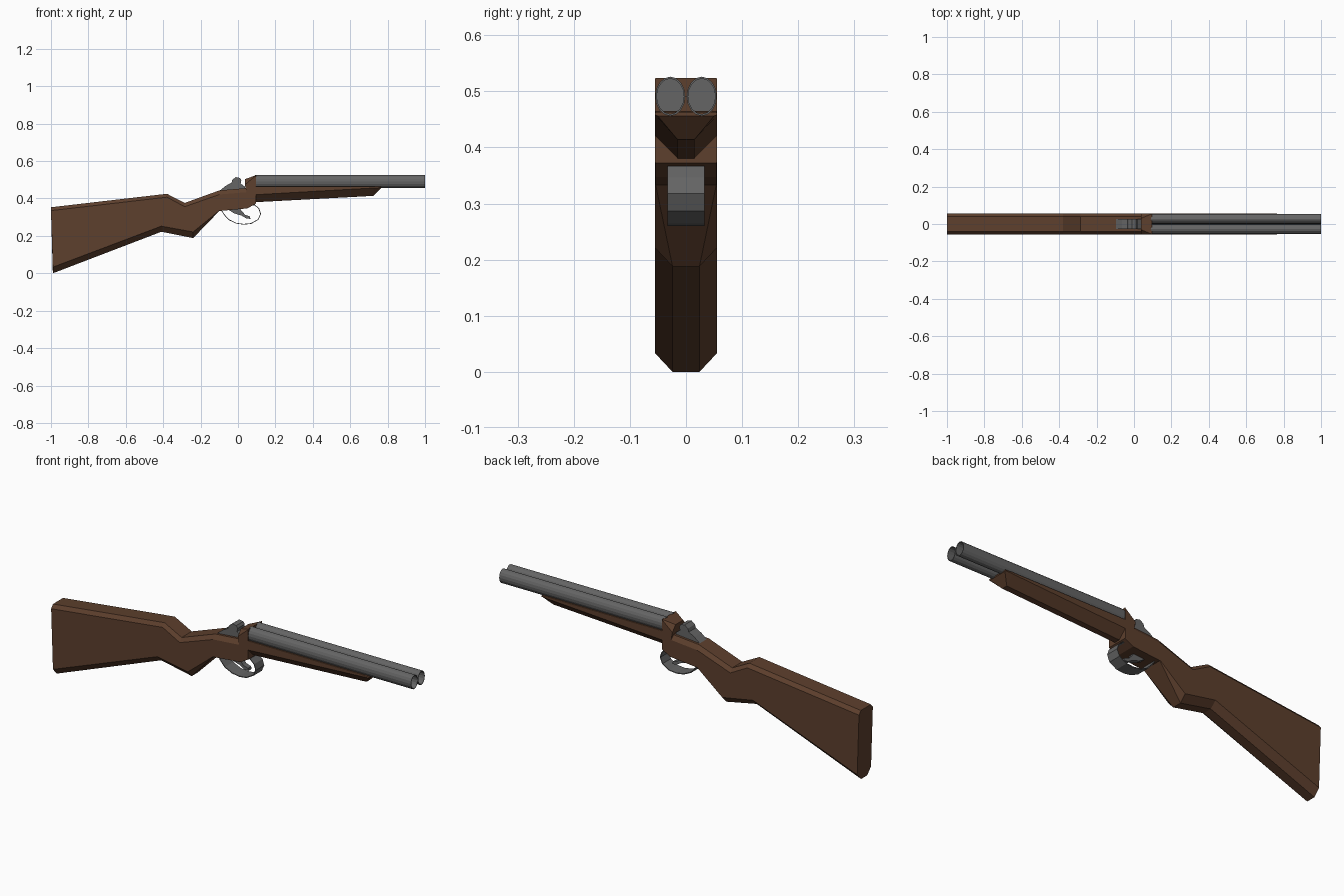
import bpy, bmesh, math

if "Cube" in bpy.data.objects:
    bpy.data.objects.remove(bpy.data.objects["Cube"])


def material(name, color):
    m = bpy.data.materials.new(name)
    m.diffuse_color = (*color, 1)
    m.use_nodes = True
    m.node_tree.nodes["Principled BSDF"].inputs["Base Color"].default_value = m.diffuse_color
    return m


WOOD = material("walnut", (0.11, 0.05, 0.026))
STEEL = material("steel", (0.13, 0.13, 0.13))


def loft(name, rings, mat, caps=True):
    """Skin a list of equal-length vertex rings."""
    bm = bmesh.new()
    vs = [[bm.verts.new(p) for p in ring] for ring in rings]
    n = len(rings[0])
    for a, b in zip(vs, vs[1:]):
        for i in range(n):
            j = (i + 1) % n
            bm.faces.new((a[i], a[j], b[j], b[i]))
    if caps:
        bm.faces.new(vs[0])
        bm.faces.new(vs[-1])
    bmesh.ops.remove_doubles(bm, verts=bm.verts, dist=1e-5)
    bmesh.ops.recalc_face_normals(bm, faces=bm.faces)
    me = bpy.data.meshes.new(name)
    bm.to_mesh(me)
    bm.free()
    me.materials.append(mat)
    ob = bpy.data.objects.new(name, me)
    bpy.context.collection.objects.link(ob)
    return ob


def octagon(top, bottom, wt, ct, wb, cb, w=0.055):
    """Chamfered section between a top and a bottom (x, z) point."""
    (xt, zt), (xb, zb) = top, bottom
    half = [(xt, wt, zt), (xt, w, zt - ct), (xb, w, zb + cb), (xb, wb, zb)]
    return half + [(x, -y, z) for x, y, z in reversed(half)]


def extrude(name, profile, half, mat):
    return loft(name, [[(x, y, z) for x, z in profile] for y in (-half, half)], mat)


# Butt stock, grip and receiver body
loft("stock", [
    octagon((-1.0, 0.353), (-0.99, 0.0), 0.04, 0.018, 0.024, 0.033),
    octagon((-0.38, 0.425), (-0.41, 0.222), 0.04, 0.018, 0.024, 0.03),
    octagon((-0.285, 0.376), (-0.24, 0.188), 0.04, 0.02, 0.024, 0.033),
    octagon((-0.1, 0.443), (-0.1, 0.333), 0.04, 0.022, 0.054, 0.002),
    octagon((0.04, 0.455), (0.05, 0.347), 0.04, 0.022, 0.054, 0.002),
    octagon((0.095, 0.46), (0.095, 0.372), 0.045, 0.02, 0.054, 0.002),
], WOOD)

# Breech block behind the barrels
loft("breech_block", [
    octagon((0.037, 0.503), (0.045, 0.43), 0.03, 0.03, 0.054, 0.002),
    octagon((0.095, 0.524), (0.095, 0.43), 0.054, 0.002, 0.054, 0.002),
], WOOD)

# Tapered fore-end with a slanted nose
loft("fore_end", [
    octagon((0.09, 0.465), (0.09, 0.38), 0.054, 0.002, 0.015, 0.04),
    octagon((0.725, 0.465), (0.725, 0.414), 0.054, 0.002, 0.015, 0.042),
    octagon((0.765, 0.463), (0.765, 0.456), 0.054, 0.002, 0.05, 0.002),
], WOOD)


# Pair of hollow oval barrels
def oval(x, y, s, n=16):
    return [(x, y + 0.0268 * s * math.cos(2 * math.pi * i / n),
             0.491 + 0.035 * s * math.sin(2 * math.pi * i / n)) for i in range(n)]


for side, y in (("left", 0.028), ("right", -0.028)):
    loft("barrel_" + side, [oval(0.09, y, 1), oval(1.0, y, 1),
                            oval(1.0, y, 0.9), oval(0.1, y, 0.9)], STEEL)

# Hammer on top of the receiver
extrude("hammer", [(-0.1, 0.44), (-0.065, 0.468), (-0.035, 0.484), (-0.03, 0.5),
                   (-0.012, 0.514), (0.01, 0.51), (0.018, 0.498), (0.014, 0.48),
                   (0.037, 0.463), (0.037, 0.44)], 0.028, STEEL)

# Trigger
extrude("trigger", [(-0.06, 0.345), (0.005, 0.36), (0.018, 0.335), (0.038, 0.313),
                    (0.064, 0.304), (0.066, 0.291), (0.045, 0.293), (0.02, 0.308),
                    (-0.02, 0.32)], 0.013, STEEL)

# Trigger guard: a thin bent strap
path = [(-0.09, 0.34), (-0.075, 0.315), (-0.05, 0.287), (-0.01, 0.268), (0.03, 0.262),
        (0.07, 0.266), (0.108, 0.288), (0.121, 0.318), (0.112, 0.345), (0.09, 0.365),
        (0.05, 0.368)]
rings = []
for i, (x, z) in enumerate(path):
    a, b = path[max(i - 1, 0)], path[min(i + 1, len(path) - 1)]
    dx, dz = b[0] - a[0], b[1] - a[1]
    length = math.hypot(dx, dz)
    nx, nz = -dz / length * 0.002, dx / length * 0.002
    rings.append([(x + s * nx, y, z + s * nz)
                  for s, y in ((-1, -0.033), (-1, 0.033), (1, 0.033), (1, -0.033))])
loft("trigger_guard", rings, STEEL)
